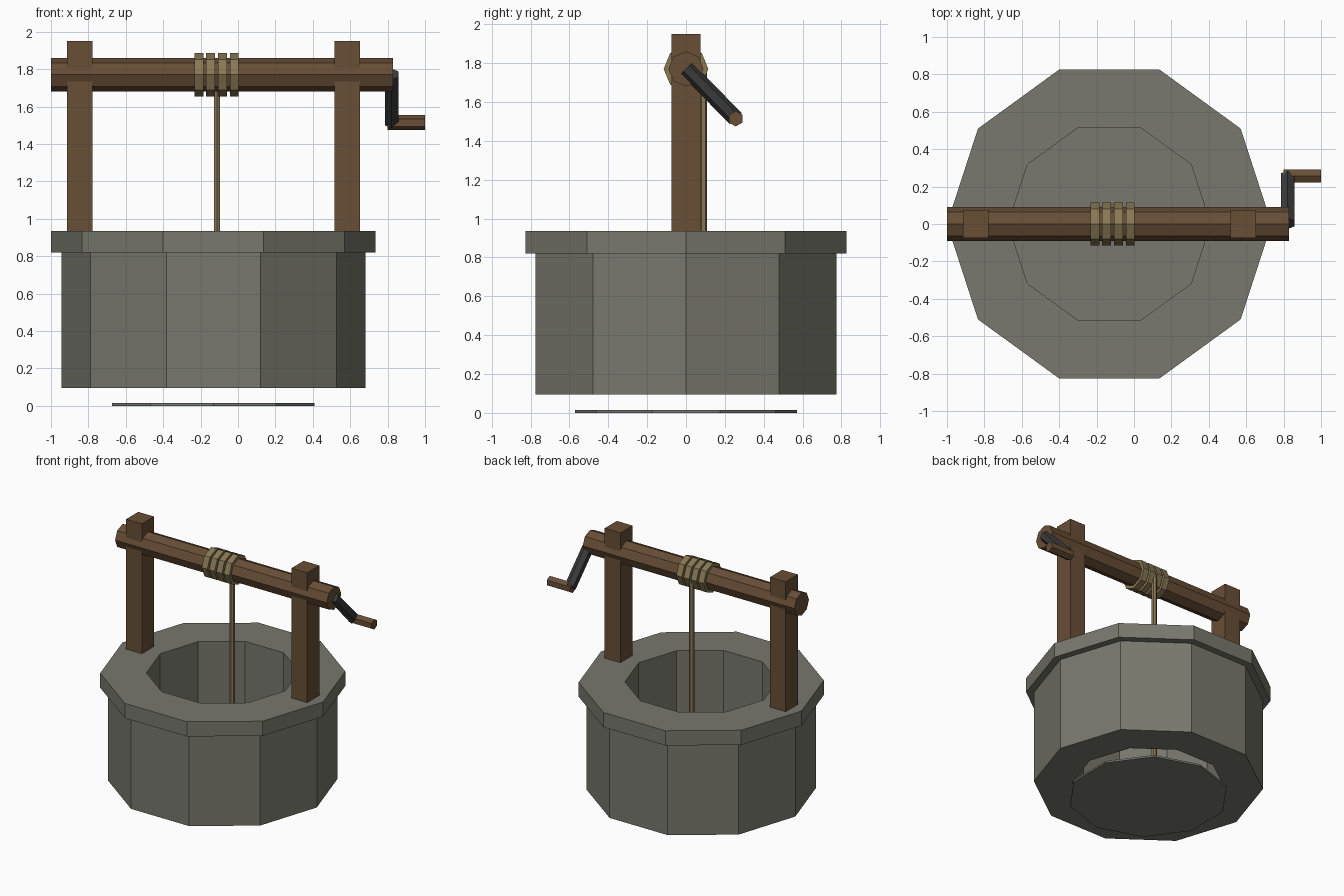
import bpy
import bmesh
import math
from mathutils import Vector, Matrix

if "Cube" in bpy.data.objects:
    bpy.data.objects.remove(bpy.data.objects["Cube"], do_unlink=True)


def material(name, srgb):
    color = [(c / 255 / 12.92 if c < 11 else ((c / 255 + 0.055) / 1.055) ** 2.4) for c in srgb] + [1]
    mat = bpy.data.materials.new(name)
    mat.use_nodes = True
    mat.diffuse_color = color
    mat.node_tree.nodes["Principled BSDF"].inputs["Base Color"].default_value = color
    return mat


stone = material("grey stone", (120, 120, 110))
wood = material("brown wood", (104, 78, 54))
rope_fibre = material("tan rope", (136, 120, 84))
iron = material("dark iron", (58, 58, 58))


def add_object(name, bm, mat):
    bmesh.ops.recalc_face_normals(bm, faces=bm.faces)
    mesh = bpy.data.meshes.new(name)
    bm.to_mesh(mesh)
    bm.free()
    mesh.materials.append(mat)
    obj = bpy.data.objects.new(name, mesh)
    bpy.context.collection.objects.link(obj)
    return obj


def rod(name, start, end, radius, sides, mat, corner):
    """Prism between two points, with one corner pointing along `corner`."""
    start, end = Vector(start), Vector(end)
    axis = (end - start).normalized()
    u = Vector(corner)
    v = axis.cross(u)
    frame = Matrix((u, v, axis)).transposed().to_4x4()
    frame.translation = (start + end) / 2
    bm = bmesh.new()
    bmesh.ops.create_cone(bm, cap_ends=True, segments=sides, radius1=radius, radius2=radius,
                          depth=(end - start).length, matrix=frame)
    return add_object(name, bm, mat)


def ring(name, outer, inner, bottom, top, sides=10):
    """Faceted stone ring around the well shaft."""
    bm = bmesh.new()
    profile = [(outer, bottom), (outer, top), (inner, top), (inner, bottom)]
    loops = []
    for r, z in profile:
        angles = [math.tau * i / sides for i in range(sides)]
        loops.append([bm.verts.new((WELL_X + r * math.cos(a), r * math.sin(a), z)) for a in angles])
    for k in range(len(loops)):
        a, b = loops[k], loops[(k + 1) % len(loops)]
        for i in range(sides):
            j = (i + 1) % sides
            bm.faces.new((a[i], a[j], b[j], b[i]))
    return add_object(name, bm, stone)


def box(name, centre, size, mat):
    bm = bmesh.new()
    bmesh.ops.create_cube(bm, size=1, matrix=Matrix.Translation(centre) @ Matrix.Diagonal((*size, 1)))
    return add_object(name, bm, mat)


WELL_X = -0.132
AXLE_Z = 1.77

# Stonework
ring("well_wall", 0.813, 0.541, 0.095, 0.82)
ring("well_rim", 0.868, 0.541, 0.82, 0.935)
rod("well_floor", (WELL_X, 0, 0), (WELL_X, 0, 0.014), 0.57, 10, stone, (1, 0, 0))

# Posts standing on the rim
for side, offset in (("right", -1), ("left", 1)):
    box(side + "_post", (WELL_X + offset * 0.715, 0, 1.4425), (0.136, 0.15, 1.015), wood)

# Axle with rope coils
rod("axle", (-1, 0, AXLE_Z), (0.83, 0, AXLE_Z), 0.09, 8, wood, (0, 0, 1))
for i in range(4):
    x = -0.209 + i * 0.063
    rod(f"rope_coil_{i + 1}", (x - 0.024, 0, AXLE_Z), (x + 0.024, 0, AXLE_Z), 0.115, 8,
        rope_fibre, (0, 0, 1))
rod("hanging_rope", (-0.112, 0.09, 0.12), (-0.112, 0.09, AXLE_Z), 0.019, 6, rope_fibre, (1, 0, 0))

# Crank
rod("crank_arm", (0.822, 0.003, 1.773), (0.822, 0.256, 1.514), 0.042, 6, iron, (1, 0, 0))
rod("crank_handle", (0.8, 0.256, 1.514), (1, 0.256, 1.514), 0.04, 6, wood, (0, 1, 0))
